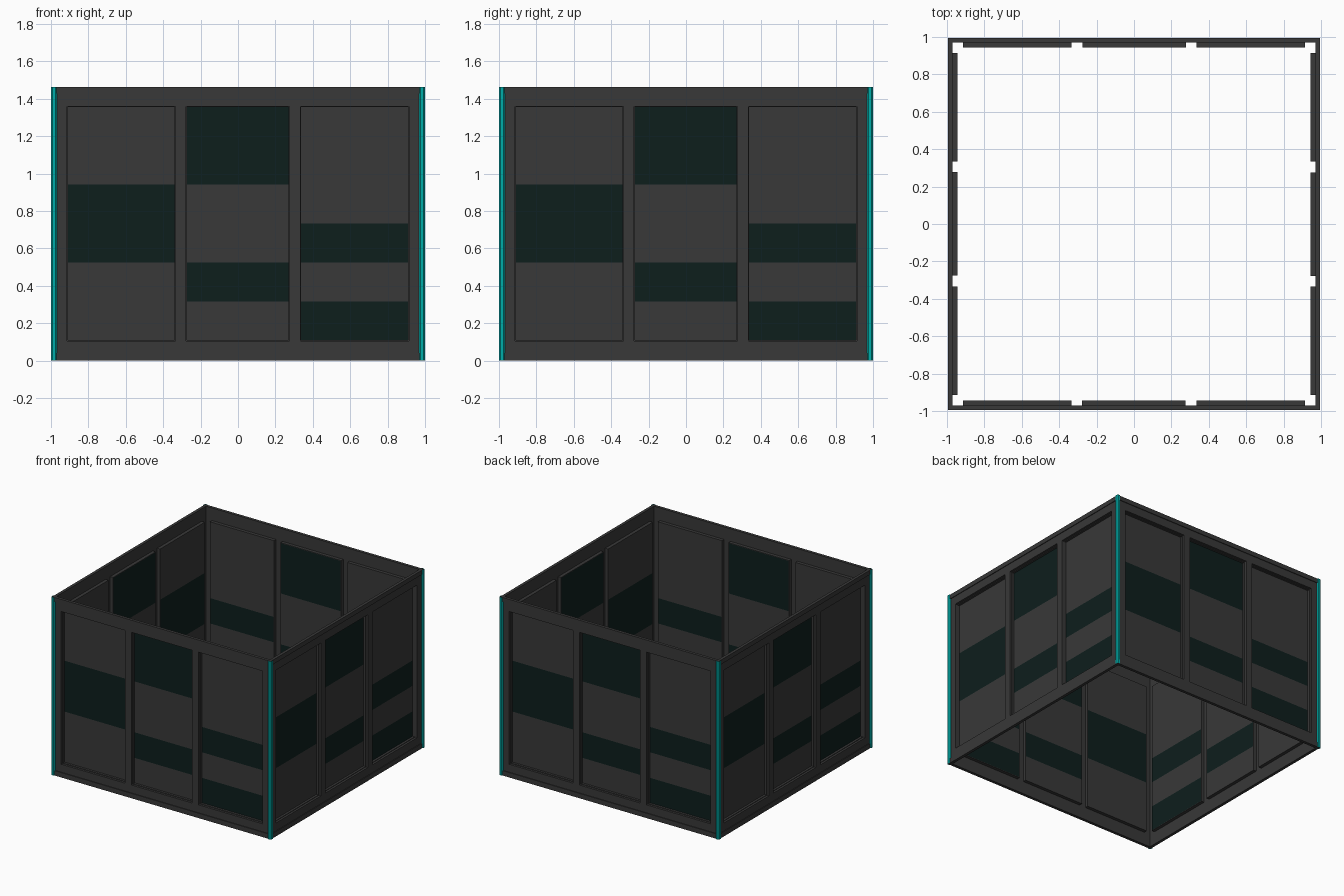
import bpy, bmesh, math
from mathutils import Matrix, Vector

if "Cube" in bpy.data.objects:
    bpy.data.objects.remove(bpy.data.objects["Cube"])

H = 1.463            # overall height
FRONT, BACK = -0.988, -0.97   # frame plate
INNER = -0.943       # inner face of the recessed panels


def material(name, color):
    m = bpy.data.materials.new(name)
    m.diffuse_color = (*color, 1)
    m.use_nodes = True
    m.node_tree.nodes["Principled BSDF"].inputs["Base Color"].default_value = m.diffuse_color
    return m


dark = material("dark_metal", (0.04, 0.04, 0.04))
glass = material("dark_glass", (0.004, 0.013, 0.012))
teal = material("teal_trim", (0.0, 0.42, 0.40))


def build(name, boxes, mat, turn):
    """Join boxes (x0, x1, y0, y1, z0, z1) and turn them about z."""
    bm = bmesh.new()
    for x0, x1, y0, y1, z0, z1 in boxes:
        size = Matrix.Diagonal((x1 - x0, y1 - y0, z1 - z0, 1))
        mid = Matrix.Translation(((x0 + x1) / 2, (y0 + y1) / 2, (z0 + z1) / 2))
        bmesh.ops.create_cube(bm, size=1, matrix=mid @ size)
    finish(name, bm, mat, turn)


def finish(name, bm, mat, turn):
    bm.transform(Matrix.Rotation(turn, 4, 'Z'))
    me = bpy.data.meshes.new(name)
    bm.to_mesh(me)
    bm.free()
    me.materials.append(mat)
    ob = bpy.data.objects.new(name, me)
    bpy.context.collection.objects.link(ob)


# Panel columns: x range and stacked bands (z0, z1, is_glass)
Z0, Z1 = 0.105, 1.36
columns = [
    (-0.915, -0.335, [(Z0, 0.525, 0), (0.525, 0.943, 1), (0.943, Z1, 0)]),
    (-0.278, 0.275, [(Z0, 0.315, 0), (0.315, 0.525, 1), (0.525, 0.943, 0), (0.943, Z1, 1)]),
    (0.333, 0.915, [(Z0, 0.315, 1), (0.315, 0.525, 0), (0.525, 0.733, 1), (0.733, Z1, 0)]),
]

for i, side in enumerate(("front", "right", "back", "left")):
    turn = i * math.pi / 2

    # Frame plate: rails, stiles and mullions
    frame = [(-0.97, 0.97, FRONT, BACK, 0, Z0), (-0.97, 0.97, FRONT, BACK, Z1, H)]
    edges = [-0.97] + [x for c in columns for x in c[:2]] + [0.97]
    for a, b in zip(edges[::2], edges[1::2]):
        frame.append((a, b, FRONT, BACK, Z0, Z1))
    build(side + "_frame", frame, dark, turn)

    # Raised lips along top and bottom, meeting pinwheel style in the corners
    lips = [(-0.994, 0.971, -0.994, -0.971, a, b) for a, b in ((0, 0.04), (1.427, H))]
    build(side + "_rail_lips", lips, dark, turn)

    # Recess surrounds, solid panels and glass panels
    t = 0.005
    reveal, solid, panes = [], [], []
    for x0, x1, bands in columns:
        reveal += [(x0, x0 + t, BACK, INNER, Z0, Z1), (x1 - t, x1, BACK, INNER, Z0, Z1),
                   (x0 + t, x1 - t, BACK, INNER, Z0, Z0 + t),
                   (x0 + t, x1 - t, BACK, INNER, Z1 - t, Z1)]
        for a, b, g in bands:
            a, b = max(a, Z0 + t), min(b, Z1 - t)
            (panes if g else solid).append((x0 + t, x1 - t, -0.951, INNER, a, b))
    build(side + "_recess_surrounds", reveal, dark, turn)
    build(side + "_solid_panels", solid, dark, turn)
    build(side + "_glass_panels", panes, glass, turn)

    # Chamfered, open-ended corner post
    bm = bmesh.new()
    c, h, k = 0.984, 0.016, 0.008
    ring = [(h, -k), (h, k), (k, h), (-k, h), (-h, k), (-h, -k), (-k, -h), (k, -h)]
    low = [bm.verts.new((c + x, -c + y, 0)) for x, y in ring]
    top = [bm.verts.new((c + x, -c + y, H)) for x, y in ring]
    for j in range(8):
        n = (j + 1) % 8
        bm.faces.new((low[j], low[n], top[n], top[j]))
    finish(side + "_corner_post", bm, teal, turn)
